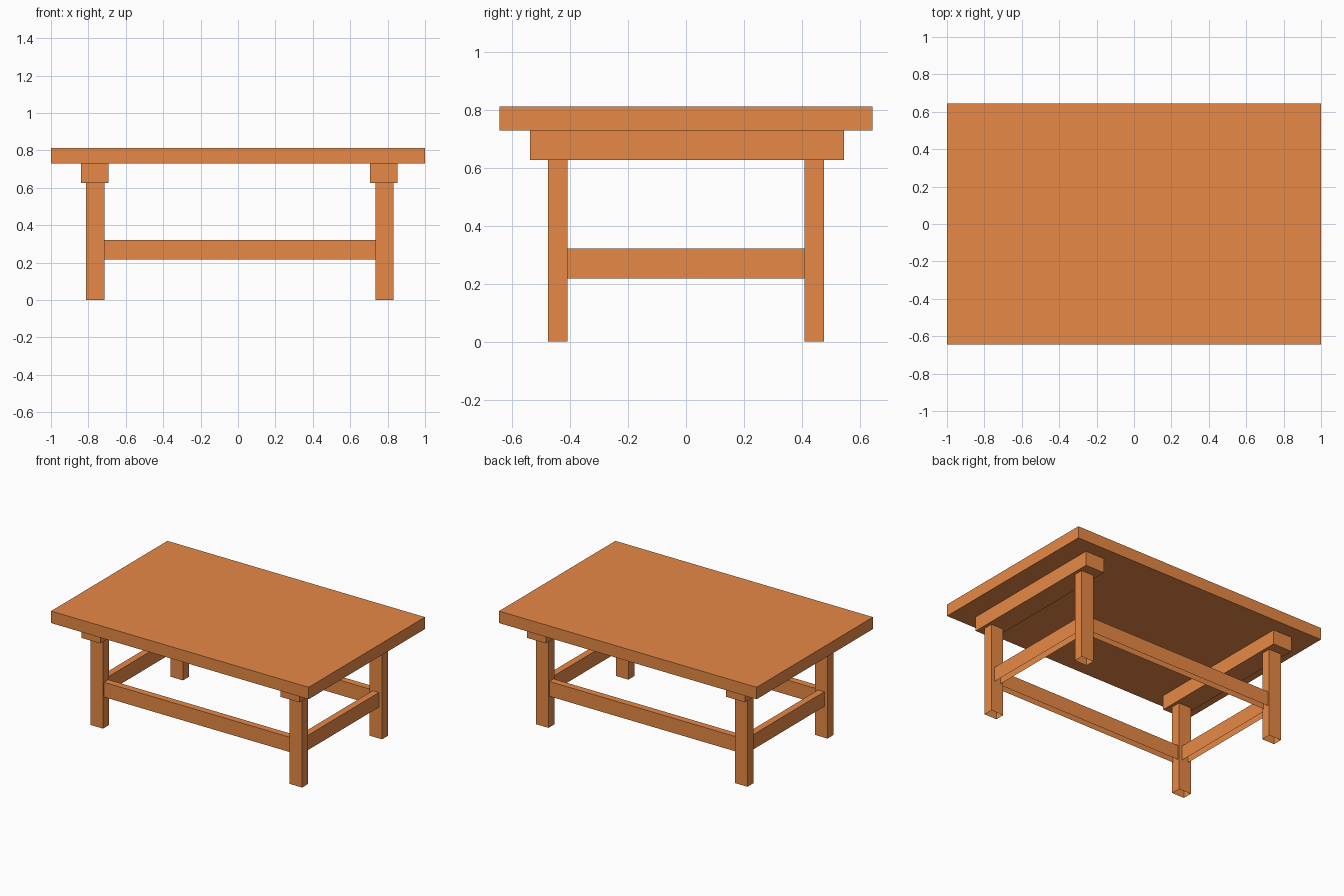
import bpy
import bmesh
from mathutils import Vector

if "Cube" in bpy.data.objects:
    bpy.data.objects.remove(bpy.data.objects["Cube"], do_unlink=True)

# One warm wood colour for the whole table
wood = bpy.data.materials.new("warm_wood")
wood.use_nodes = True
colour = (0.8, 0.25, 0.06, 1)
wood.diffuse_color = colour
shader = next(n for n in wood.node_tree.nodes if n.type == "BSDF_PRINCIPLED")
shader.inputs["Base Color"].default_value = colour


def board(name, xs, ys, zs, open_bottom=False):
    """Box spanning the given ranges, optionally without its underside."""
    bm = bmesh.new()
    bmesh.ops.create_cube(bm, size=1)
    low, high = (Vector(v) for v in zip(xs, ys, zs))
    bmesh.ops.scale(bm, vec=high - low, verts=bm.verts)
    bmesh.ops.translate(bm, vec=(low + high) / 2, verts=bm.verts)
    if open_bottom:
        bm.normal_update()
        under = [f for f in bm.faces if f.normal.z < -0.9]
        bmesh.ops.delete(bm, geom=under, context="FACES_ONLY")
    mesh = bpy.data.meshes.new(name)
    bm.to_mesh(mesh)
    bm.free()
    mesh.materials.append(wood)
    obj = bpy.data.objects.new(name, mesh)
    bpy.context.collection.objects.link(obj)


def around(centre, width):
    return centre - width / 2, centre + width / 2


leg_top, bearer_top, table_top = 0.627, 0.729, 0.813
rail_z, rail_width = (0.218, 0.322), 0.048
leg_x = {"right": -0.763, "left": 0.783}
leg_y = {"front": -0.443, "back": 0.443}
leg_width, leg_depth = 0.097, 0.067

# Table top
board("table_top", (-1, 1), (-0.645, 0.645), (bearer_top, table_top))

# Each end: bearer, cross rail and two legs
for side, x in leg_x.items():
    board(f"{side}_bearer", around(x - 0.003, 0.147), (-0.538, 0.546),
          (leg_top, bearer_top))
    inner = leg_y["back"] - leg_depth / 2
    board(f"{side}_end_rail", around(x, rail_width), (-inner, inner), rail_z, True)
    for end, y in leg_y.items():
        board(f"{end}_{side}_leg", around(x, leg_width), around(y, leg_depth),
              (0, leg_top), True)

# Long rails between the legs
rail_x = (leg_x["right"] + leg_width / 2, leg_x["left"] - leg_width / 2)
for end, y in leg_y.items():
    board(f"{end}_long_rail", rail_x, around(y, rail_width), rail_z, True)
